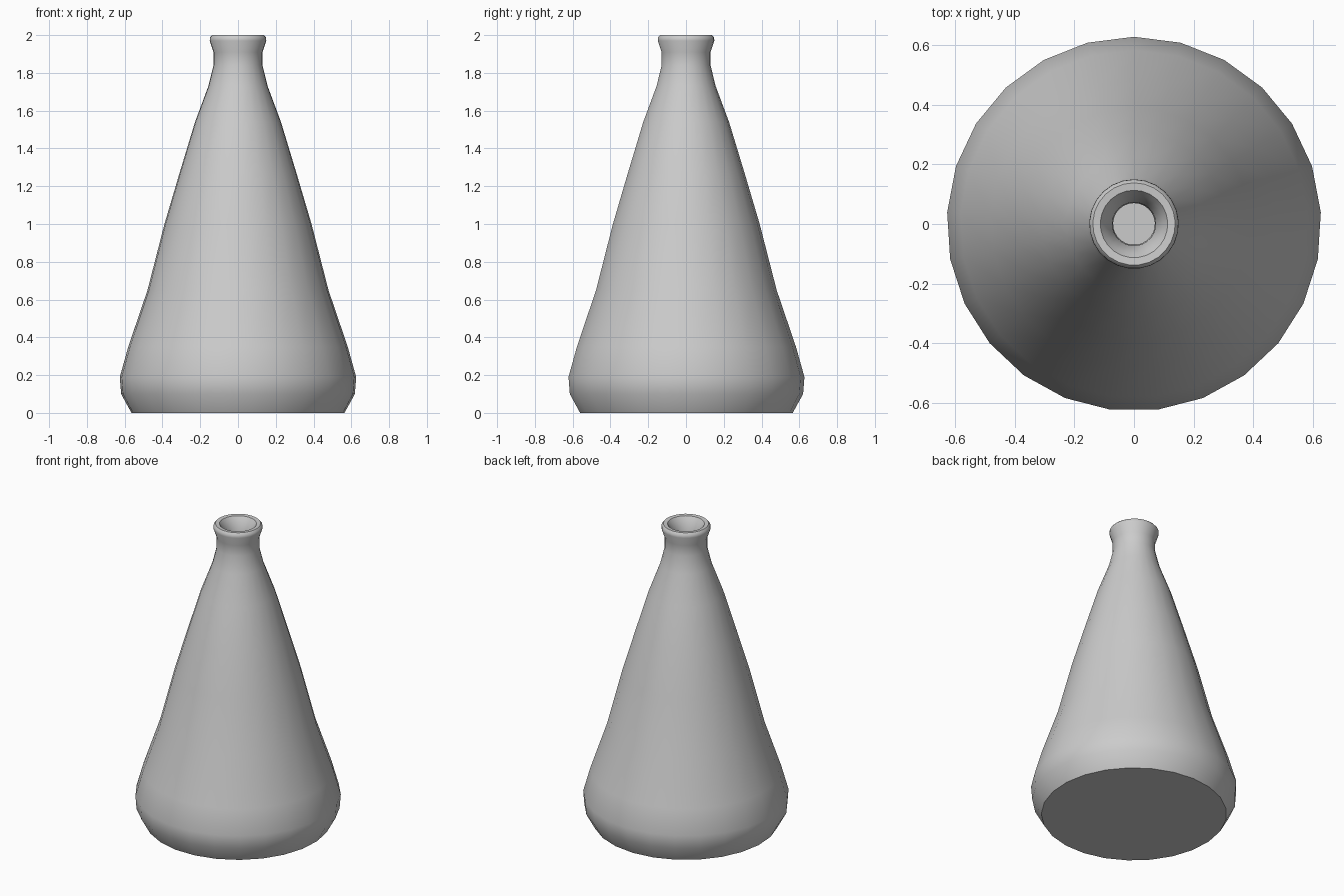
import bpy, bmesh, math

if "Cube" in bpy.data.objects:
    bpy.data.objects.remove(bpy.data.objects["Cube"])

SIDES = 25

# Half section (radius, height): outside from base to lip, then back down the inside
outer = [(0.565, 0), (0.62, 0.1), (0.627, 0.19), (0.582, 0.35), (0.48, 0.65),
         (0.39, 1.0), (0.31, 1.27), (0.228, 1.54), (0.157, 1.73), (0.13, 1.84),
         (0.13, 1.91), (0.15, 1.97), (0.149, 1.988), (0.138, 2.0)]
inner = [(0.113, 1.998), (0.098, 1.975), (0.073, 1.92), (0.07, 1.83), (0.1, 1.71),
         (0.172, 1.52), (0.254, 1.25), (0.334, 0.98), (0.424, 0.63), (0.525, 0.33),
         (0.567, 0.18), (0.563, 0.12), (0.53, 0.06)]

# Revolve the section, one corner pointing to the back
bm = bmesh.new()
rings = []
for r, z in outer + inner:
    rings.append([bm.verts.new((r * math.cos(a), r * math.sin(a), z))
                  for a in (math.pi / 2 + 2 * math.pi * i / SIDES for i in range(SIDES))])
for lo, hi in zip(rings, rings[1:]):
    for i in range(SIDES):
        j = (i + 1) % SIDES
        bm.faces.new((lo[i], lo[j], hi[j], hi[i]))

# Flat underside and inside floor
bm.faces.new(rings[0][::-1])
bm.faces.new(rings[-1])
bmesh.ops.recalc_face_normals(bm, faces=bm.faces)

mesh = bpy.data.meshes.new("conical_flask")
bm.to_mesh(mesh)
bm.free()
flask = bpy.data.objects.new("conical_flask", mesh)
bpy.context.collection.objects.link(flask)

# Smooth walls, crisp base edge
bpy.context.view_layer.objects.active = flask
flask.select_set(True)
bpy.ops.object.shade_smooth_by_angle(angle=math.radians(50))
